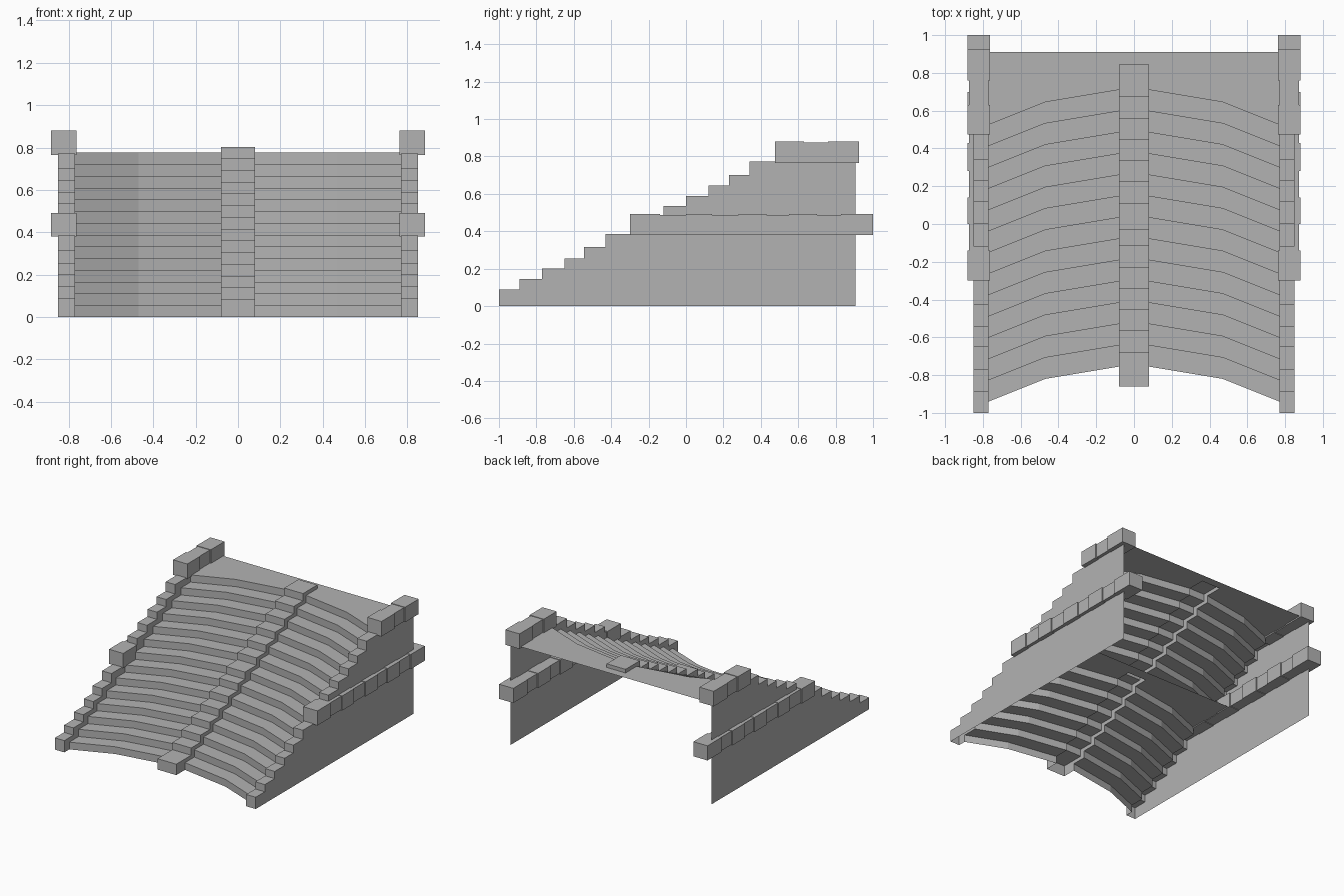
import bpy
import bmesh
from mathutils import Vector

cube = bpy.data.objects.get("Cube")
if cube:
    bpy.data.objects.remove(cube, do_unlink=True)

stone = bpy.data.materials.new("grey stone")
stone.use_nodes = True
stone.diffuse_color = (0.45, 0.45, 0.45, 1)
stone.node_tree.nodes["Principled BSDF"].inputs["Base Color"].default_value = (0.45, 0.45, 0.45, 1)

UP, FRONT, BACK = (0, 0, 1), (0, -1, 0), (0, 1, 0)
STEPS, RISE, RUN = 14, 0.0554, 0.1127
BACK_Y = 0.91
TOP_Z = STEPS * RISE


def add_face(bm, points, facing):
    """Add a polygon turned towards the given direction."""
    face = bm.faces.new([bm.verts.new(p) for p in points])
    face.normal_update()
    if face.normal.dot(Vector(facing)) < 0:
        face.normal_flip()


def finish(bm, name):
    bmesh.ops.remove_doubles(bm, verts=bm.verts, dist=0.0005)
    mesh = bpy.data.meshes.new(name)
    bm.to_mesh(mesh)
    bm.free()
    mesh.materials.append(stone)
    bpy.context.collection.objects.link(bpy.data.objects.new(name, mesh))


def height(steps, y):
    """Height of a stepped profile at y; steps are (start y, top z)."""
    return max([z for start, z in steps if start <= y], default=0)


def stepped_strip(bm, steps, end, x0, x1):
    """Risers and treads between two x positions."""
    low = 0
    for i, (y, z) in enumerate(steps):
        nxt = steps[i + 1][0] if i + 1 < len(steps) else end
        add_face(bm, [(x0, y, low), (x1, y, low), (x1, y, z), (x0, y, z)], FRONT)
        add_face(bm, [(x0, y, z), (x1, y, z), (x1, nxt, z), (x0, nxt, z)], UP)
        low = z


def side_wall(bm, x, upper, lower, end, facing):
    """Upright wall filling the gap between two stepped profiles."""
    cuts = sorted({y for y, z in upper + lower if upper[0][0] <= y < end} | {end})
    for a, b in zip(cuts, cuts[1:]):
        mid = (a + b) / 2
        top, bottom = height(upper, mid), height(lower, mid)
        if top - bottom > 0.001:
            add_face(bm, [(x, a, bottom), (x, b, bottom), (x, b, top), (x, a, top)], facing)


def main_steps(front):
    return [(front + RUN * k, RISE * (k + 1)) for k in range(STEPS)]


# Bowed treads, an open sheet with a slot for the centre strip
bm = bmesh.new()
outline = [(0.08, -0.755), (0.47, -0.82), (0.77, -0.94)]
for side in (-1, 1):
    for (xa, ya), (xb, yb) in zip(outline, outline[1:]):
        xa_s, xb_s = xa * side, xb * side
        for k in range(STEPS):
            low, z = RISE * k, RISE * (k + 1)
            a, b = ya + RUN * k, yb + RUN * k
            last = k == STEPS - 1
            a2, b2 = (BACK_Y, BACK_Y) if last else (a + RUN, b + RUN)
            add_face(bm, [(xa_s, a, low), (xb_s, b, low), (xb_s, b, z), (xa_s, a, z)], FRONT)
            add_face(bm, [(xa_s, a, z), (xb_s, b, z), (xb_s, b2, z), (xa_s, a2, z)], UP)
add_face(bm, [(-0.08, 0.845, TOP_Z), (0.08, 0.845, TOP_Z),
              (0.08, BACK_Y, TOP_Z), (-0.08, BACK_Y, TOP_Z)], UP)
finish(bm, "bowed_steps")

# Hidden landing of the lower flight, running back under the upper flight
bm = bmesh.new()
z = RISE * 7
front = [(x * s, y + RUN * 7, z) for s, pts in ((-1, outline[::-1]), (1, outline)) for x, y in pts]
add_face(bm, front + [(0.77, 0.12, z), (-0.77, 0.12, z)], UP)
finish(bm, "lower_landing")

# Raised centre strip
LIFT = 0.028
flight = [-0.68 + RUN * k for k in range(6)]
starts = [-0.86] + flight + [-0.03] + [y + RUN * 7 for y in flight]
centre = [(y, RISE * (k + 1) + LIFT) for k, y in enumerate(starts)]
bm = bmesh.new()
stepped_strip(bm, centre, 0.845, -0.08, 0.08)
for side in (-1, 1):
    side_wall(bm, 0.08 * side, centre, main_steps(-0.755), 0.845, (side, 0, 0))
add_face(bm, [(-0.08, 0.845, TOP_Z), (0.08, 0.845, TOP_Z),
              (0.08, 0.845, TOP_Z + LIFT), (-0.08, 0.845, TOP_Z + LIFT)], BACK)
finish(bm, "centre_strip")

# Stepped side kerbs with outer walls down to the ground
kerb = [(-1, 0.09), (-0.89, 0.145), (-0.77, 0.2), (-0.65, 0.255), (-0.545, 0.315),
        (-0.43, 0.385), (-0.3, 0.485), (-0.12, 0.535), (0, 0.59), (0.12, 0.645),
        (0.23, 0.7), (0.34, 0.772)]
for side, label in ((1, "left"), (-1, "right")):
    bm = bmesh.new()
    stepped_strip(bm, kerb, 0.905, 0.77 * side, 0.85 * side)
    side_wall(bm, 0.77 * side, kerb, main_steps(-0.94), 0.905, (-side, 0, 0))
    finish(bm, label + "_kerb")
    bm = bmesh.new()
    side_wall(bm, 0.85 * side, kerb, [], 0.905, (side, 0, 0))
    finish(bm, label + "_wall")


# Rows of slightly uneven blocks along each wall
def block_row(name, side, cuts, z0, z1):
    bm = bmesh.new()
    for i, (a, b) in enumerate(zip(cuts, cuts[1:])):
        inset = 0.008 * (i % 2)
        x0, x1 = 0.762 + inset, 0.882 - inset
        made = bmesh.ops.create_cube(bm, size=1)["verts"]
        bmesh.ops.scale(bm, verts=made, vec=(x1 - x0, b - a, z1 - z0 - inset))
        bmesh.ops.translate(bm, verts=made,
                            vec=((x0 + x1) / 2 * side, (a + b) / 2, (z0 + z1) / 2))
    mesh = bpy.data.meshes.new(name)
    bm.to_mesh(mesh)
    bm.free()
    mesh.materials.append(stone)
    bpy.context.collection.objects.link(bpy.data.objects.new(name, mesh))


for side, label in ((1, "left"), (-1, "right")):
    block_row(label + "_upper_blocks", side, [0.475, 0.63, 0.76, 0.925], 0.765, 0.88)
    block_row(label + "_lower_blocks", side,
              [-0.3, -0.14, 0, 0.14, 0.28, 0.43, 0.55, 0.7, 0.83, 1], 0.38, 0.492)
